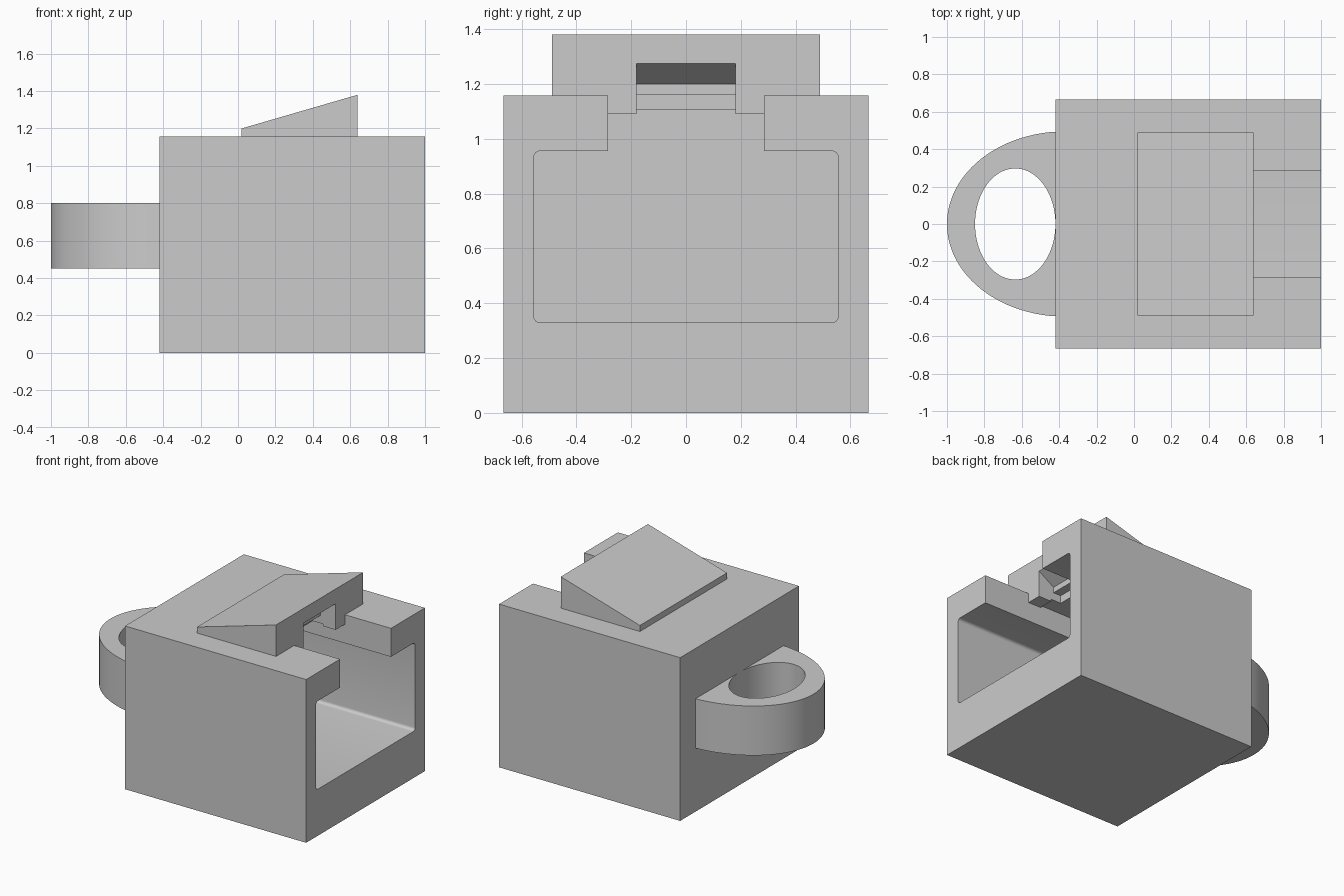
import bpy
import bmesh
from math import cos, sin, pi
from mathutils import Vector

if "Cube" in bpy.data.objects:
    bpy.data.objects.remove(bpy.data.objects["Cube"])

grey = bpy.data.materials.new("light grey plastic")
grey.use_nodes = True
colour = (0.6, 0.6, 0.6, 1)
grey.diffuse_color = colour
grey.node_tree.nodes["Principled BSDF"].inputs["Base Color"].default_value = colour


def prism(name, profile, axis, low, high):
    """Extrude a 2D profile along the x, y or z axis."""
    place = {"x": lambda p, d: (d, p[0], p[1]),
             "y": lambda p, d: (p[0], d, p[1]),
             "z": lambda p, d: (p[0], p[1], d)}[axis]
    bm = bmesh.new()
    face = bm.faces.new([bm.verts.new(place(p, low)) for p in profile])
    top = bmesh.ops.extrude_face_region(bm, geom=[face])
    verts = [v for v in top["geom"] if isinstance(v, bmesh.types.BMVert)]
    move = Vector(place((0, 0), high - low))
    bmesh.ops.translate(bm, verts=verts, vec=move)
    bmesh.ops.recalc_face_normals(bm, faces=bm.faces)
    mesh = bpy.data.meshes.new(name)
    bm.to_mesh(mesh)
    bm.free()
    mesh.materials.append(grey)
    obj = bpy.data.objects.new(name, mesh)
    bpy.context.collection.objects.link(obj)
    return obj


def rect(a, b, c, d):
    return [(a, c), (b, c), (b, d), (a, d)]


def rounded_rect(half, low, high, r, steps=6):
    corners = [(half - r, low + r, -pi / 2), (half - r, high - r, 0),
               (r - half, high - r, pi / 2), (r - half, low + r, pi)]
    return [(cx + r * cos(a + pi / 2 * i / steps), cz + r * sin(a + pi / 2 * i / steps))
            for cx, cz, a in corners for i in range(steps + 1)]


def ellipse(cx, a, b, count=96):
    return [(cx + a * cos(2 * pi * i / count), b * sin(2 * pi * i / count))
            for i in range(count)]


def apply_boolean(obj, cutter, operation="DIFFERENCE"):
    mod = obj.modifiers.new("cut", "BOOLEAN")
    mod.operation = operation
    mod.solver = "EXACT"
    mod.object = cutter
    bpy.ops.object.select_all(action="DESELECT")
    bpy.context.view_layer.objects.active = obj
    obj.select_set(True)
    bpy.ops.object.modifier_apply(modifier=mod.name)
    bpy.data.objects.remove(cutter)


def smooth(obj):
    bpy.ops.object.select_all(action="DESELECT")
    bpy.context.view_layer.objects.active = obj
    obj.select_set(True)
    bpy.ops.object.shade_smooth_by_angle(angle=0.5)


back, wall, top = -0.42, 0.64, 1.157
deep = -0.2

# Housing block and the wedge on its roof
housing = prism("housing", rect(-0.665, 0.665, 0, top), "x", back, 1)
wedge = prism("roof_wedge", [(0.02, top), (wall, top), (wall, 1.38), (0.02, 1.2)],
              "y", -0.488, 0.488)

# Socket, clip channel, open slot in the roof, and pocket behind the clip lip
apply_boolean(housing, prism("socket", rounded_rect(0.555, 0.33, 0.955, 0.022), "x", deep, 1.1))
apply_boolean(housing, prism("channel", rect(-0.285, 0.285, 0.9, 1.09), "x", deep, 1.1))
apply_boolean(housing, prism("slot", rect(-0.285, 0.285, 0.9, 1.3), "x", wall, 1.1))
apply_boolean(housing, prism("pocket", rect(-0.285, 0.285, 0.9, 1.105), "x", deep, 0.54))

# Stepped latch notch running through the housing roof and the wedge
notch = [(0.8, 1.0), (0.8, 1.375), (wall, 1.275), (0.52, 1.2), (0.52, 1.16),
         (0.46, 1.16), (0.46, 1.105), (0.4, 1.105), (0.4, 1.0)]
for part in (housing, wedge):
    apply_boolean(part, prism("notch", notch, "y", -0.18, 0.18))

# Elliptical loop on the rear face
loop = prism("rear_loop", ellipse(-0.37, 0.63, 0.495), "z", 0.45, 0.80)
apply_boolean(loop, prism("loop_trim", rect(back, 1, -1, 1), "z", 0, 1))
apply_boolean(loop, prism("loop_hole", ellipse(-0.635, 0.2149, 0.297), "z", 0, 1))

for part in (housing, loop):
    smooth(part)
